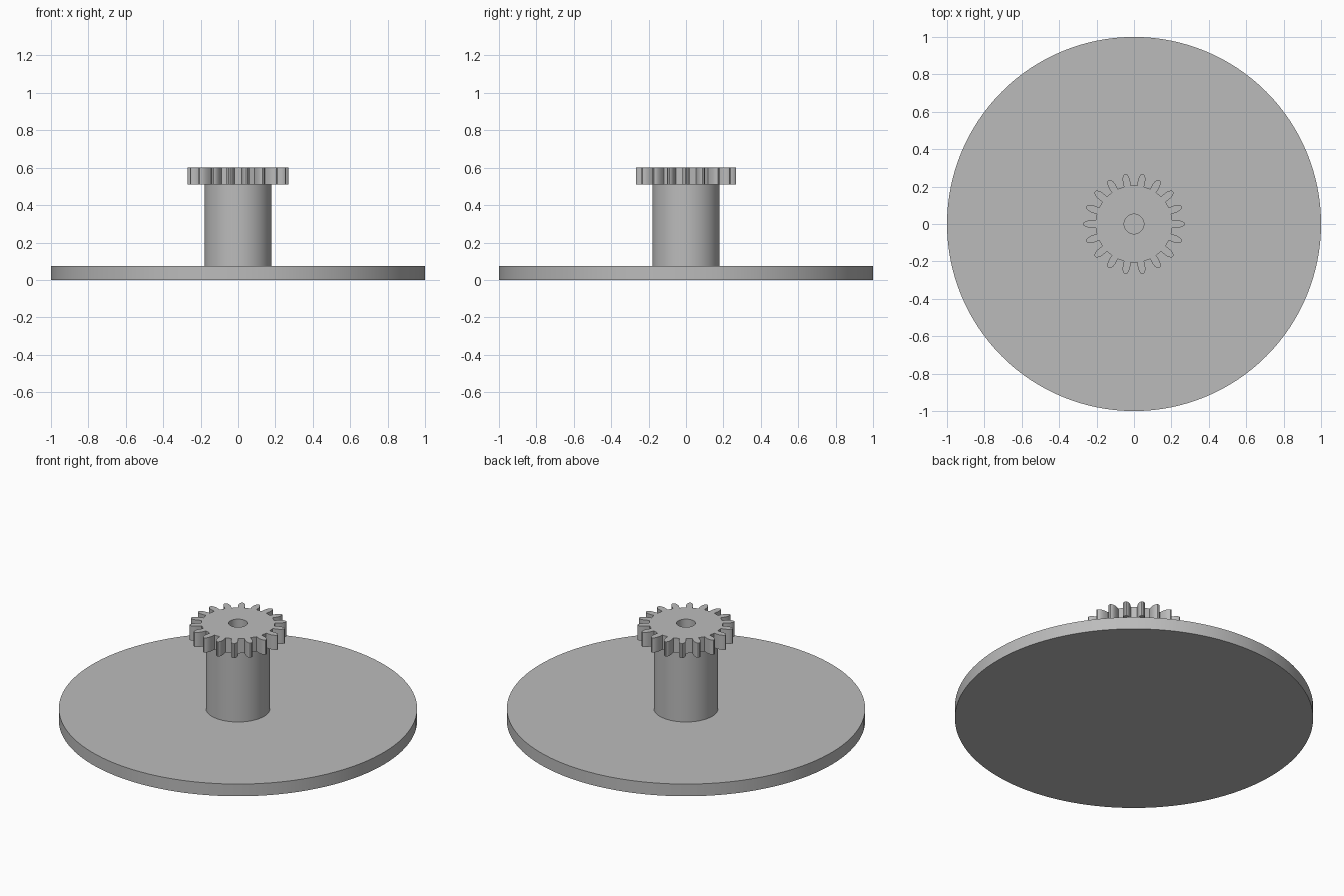
import bpy, bmesh
from math import sin, cos, pi
from mathutils import Matrix, Vector

old = bpy.data.objects.get("Cube")
if old:
    bpy.data.objects.remove(old)

grey = bpy.data.materials.new("plain grey")
grey.use_nodes = True
colour = (0.5, 0.5, 0.5, 1)
grey.diffuse_color = colour
grey.node_tree.nodes["Principled BSDF"].inputs["Base Color"].default_value = colour


def finish(obj):
    obj.data.materials.append(grey)
    bpy.ops.object.select_all(action="DESELECT")
    obj.select_set(True)
    bpy.context.view_layer.objects.active = obj
    bpy.ops.object.shade_smooth_by_angle(angle=pi / 6)


def disc(name, radius, bottom, top, sides):
    bpy.ops.mesh.primitive_cylinder_add(vertices=sides, radius=radius, depth=top - bottom,
                                        location=(0, 0, (top + bottom) / 2))
    obj = bpy.context.object
    obj.name = name
    finish(obj)


def loop(bm, points):
    verts = [bm.verts.new(p) for p in points]
    return [bm.edges.new((a, b)) for a, b in zip(verts, verts[1:] + verts[:1])]


# Round base plate and central column
disc("base_plate", 1, 0, 0.075, 128)
disc("column", 0.18, 0.075, 0.51, 64)

# Pinion: one rounded tooth profile repeated around a bored hub
TEETH, ROOT, BORE, LOW, HIGH = 18, 0.205, 0.053, 0.51, 0.6
half_tooth = [(ROOT, 0.018), (0.222, 0.0195), (0.24, 0.0195), (0.254, 0.0165),
              (0.265, 0.011), (0.271, 0.004)]
tooth = [(r, -w) for r, w in half_tooth] + [(r, w) for r, w in reversed(half_tooth)]
step = 2 * pi / TEETH
outline = []
for i in range(TEETH):
    turn = Matrix.Rotation(i * step, 3, "Z")
    outline += [turn @ Vector((r, w, LOW)) for r, w in tooth]
    gap = (i + 0.5) * step
    outline.append(Vector((ROOT * cos(gap), ROOT * sin(gap), LOW)))
bore = [Vector((BORE * cos(a * pi / 24), BORE * sin(a * pi / 24), LOW)) for a in range(48)]

bm = bmesh.new()
edges = loop(bm, outline) + loop(bm, bore)
bmesh.ops.triangle_fill(bm, edges=edges, use_beauty=True, normal=(0, 0, 1))
raised = bmesh.ops.extrude_face_region(bm, geom=bm.faces[:], use_keep_orig=True)
bmesh.ops.translate(bm, vec=(0, 0, HIGH - LOW),
                    verts=[g for g in raised["geom"] if isinstance(g, bmesh.types.BMVert)])
bmesh.ops.recalc_face_normals(bm, faces=bm.faces[:])
mesh = bpy.data.meshes.new("pinion_gear")
bm.to_mesh(mesh)
bm.free()
gear = bpy.data.objects.new("pinion_gear", mesh)
bpy.context.collection.objects.link(gear)
finish(gear)
